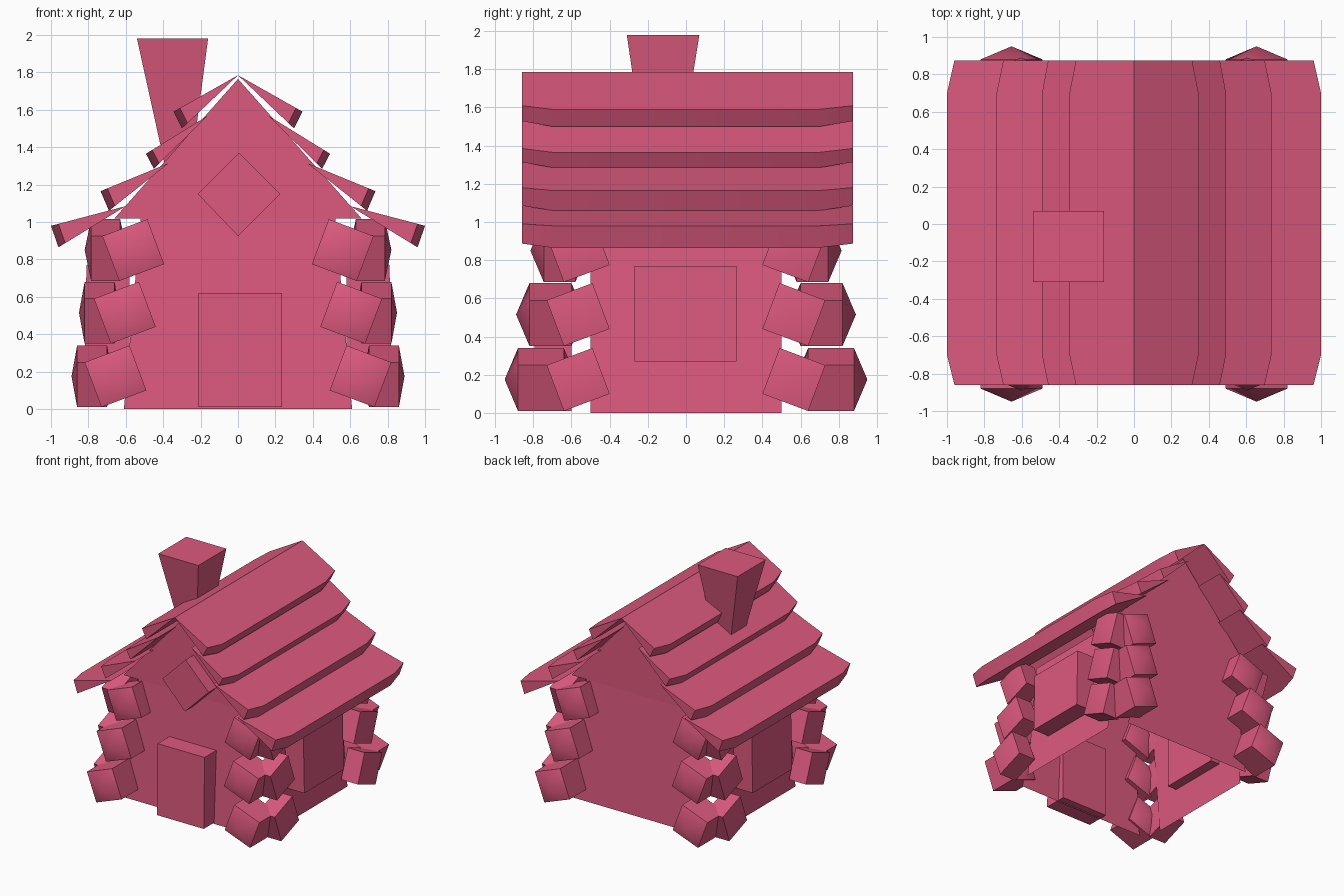
import bpy, bmesh, math

if "Cube" in bpy.data.objects:
    bpy.data.objects.remove(bpy.data.objects["Cube"])

mat = bpy.data.materials.new("cabin_rose")
mat.diffuse_color = (0.72, 0.10, 0.21, 1)
mat.use_nodes = True
mat.node_tree.nodes["Principled BSDF"].inputs["Base Color"].default_value = mat.diffuse_color


def make(name, verts, faces, smooth=None):
    me = bpy.data.meshes.new(name)
    me.from_pydata(verts, [], faces)
    bm = bmesh.new()
    bm.from_mesh(me)
    bmesh.ops.recalc_face_normals(bm, faces=bm.faces)
    bm.to_mesh(me)
    bm.free()
    ob = bpy.data.objects.new(name, me)
    bpy.context.collection.objects.link(ob)
    me.materials.append(mat)
    if smooth:
        bpy.ops.object.select_all(action='DESELECT')
        ob.select_set(True)
        bpy.context.view_layer.objects.active = ob
        bpy.ops.object.shade_smooth_by_angle(angle=math.radians(smooth))
    return ob


def loft(name, rings, smooth=None):
    """Skin equal-length rings and cap any end that is more than a point."""
    verts, faces, n = [], [], max(len(r) for r in rings)
    starts = []
    for r in rings:
        starts.append(len(verts))
        verts += r
    for k in range(len(rings) - 1):
        a, b = starts[k], starts[k + 1]
        la, lb = len(rings[k]), len(rings[k + 1])
        for i in range(n):
            j = (i + 1) % n
            if la == 1:
                faces.append((a, b + i, b + j))
            elif lb == 1:
                faces.append((a + i, a + j, b))
            else:
                faces.append((a + i, a + j, b + j, b + i))
    for s, r in ((starts[0], rings[0]), (starts[-1], rings[-1])):
        if len(r) > 1:
            faces.append(tuple(range(s, s + n)))
    return make(name, verts, faces, smooth)


def rect(x0, x1, y0, y1, z):
    return [(x0, y0, z), (x1, y0, z), (x1, y1, z), (x0, y1, z)]


# Walls: thin panels that lean inward, with upright gables
for s, end in ((-1, "front"), (1, "back")):
    make(end + "_wall", [(-.61, s * .66, 0), (.61, s * .66, 0), (.52, s * .61, 1.02), (-.52, s * .61, 1.02)],
         [(0, 1, 2, 3)])
    make(end + "_gable", [(-.66, s * .61, 1.02), (.66, s * .61, 1.02), (0, s * .61, 1.765)], [(0, 1, 2)])
for s, side in ((-1, "left"), (1, "right")):
    make(side + "_wall", [(s * .69, -.5, 0), (s * .69, .5, 0), (s * .60, .5, 1.02), (s * .60, -.5, 1.02)],
         [(0, 1, 2, 3)])
    # Side window block
    xs = sorted((s * .58, s * .82))
    xt = sorted((s * .58, s * .81))
    loft(side + "_window", [rect(*xs, -.27, .265, .27), rect(*xt, -.27, .265, .77)], 30)

# Door block and diamond attic window
loft("door", [rect(-.21, .235, -.80, -.60, .01), rect(-.21, .235, -.79, -.60, .62)], 30)
diamond = [(-.215, 1.15), (0, .925), (.225, 1.15), (.005, 1.37)]
loft("attic_window", [[(x, y, z) for x, z in diamond] for y in (-.55, -.72)], 30)

# Corner log stubs: tilted square logs with pointed ends, two per corner per level
SQUARE = [(.075, .165), (.165, -.075), (-.075, -.165), (-.165, .075)]
# height, then centre / inner / outer / tip for logs along y and along x
LEVELS = [(.175, (.655, .64, .88, .95), (.565, .70, .86, .89)),
          (.515, (.605, .60, .82, .89), (.565, .66, .82, .85)),
          (.85, (.56, .58, .745, .815), (.565, .63, .785, .82))]


def log(name, z, spec, sx, sy, along_y):
    c, inner, outer, tip = spec

    def pt(across, along, h):
        return (sx * across, sy * along, h) if along_y else (sx * along, sy * across, h)
    rings = [[pt(c, inner - (tip - outer), z)]]
    for d in (inner, outer):
        rings.append([pt(c - u, d, z + v) for u, v in SQUARE])
    rings.append([pt(c, tip, z)])
    loft(name, rings, 60)


for sx in (-1, 1):
    for sy in (-1, 1):
        for z, ylog, xlog in LEVELS:
            log("end_log", z, ylog, sx, sy, True)
            log("side_log", z, xlog, sx, sy, False)

# Roof planks: overlapping wedges, narrowed towards both ends
PLANKS = [((0, 1.785), (.345, 1.59), (.30, 1.50)),
          ((.16, 1.57), (.492, 1.365), (.45, 1.285)),
          ((.37, 1.315), (.735, 1.165), (.69, 1.06)),
          ((.60, 1.085), (1.0, .98), (.96, .865))]
for s in (-1, 1):
    for start, top, low in PLANKS:
        rings = []
        for y, t in ((-.86, .1), (-.70, 0), (.70, 0), (.875, .1)):
            ring = [(s * start[0], y, start[1])]
            for p in (top, low):
                ring.append((s * (p[0] + (start[0] - p[0]) * t), y, p[1] + (start[1] - p[1]) * t))
            rings.append(ring)
        loft("roof_plank", rings, 35)

# Chimney, widening upward
loft("chimney", [rect(-.39, -.25, -.21, -.04, 1.30), rect(-.54, -.16, -.31, .07, 1.98)], 30)
